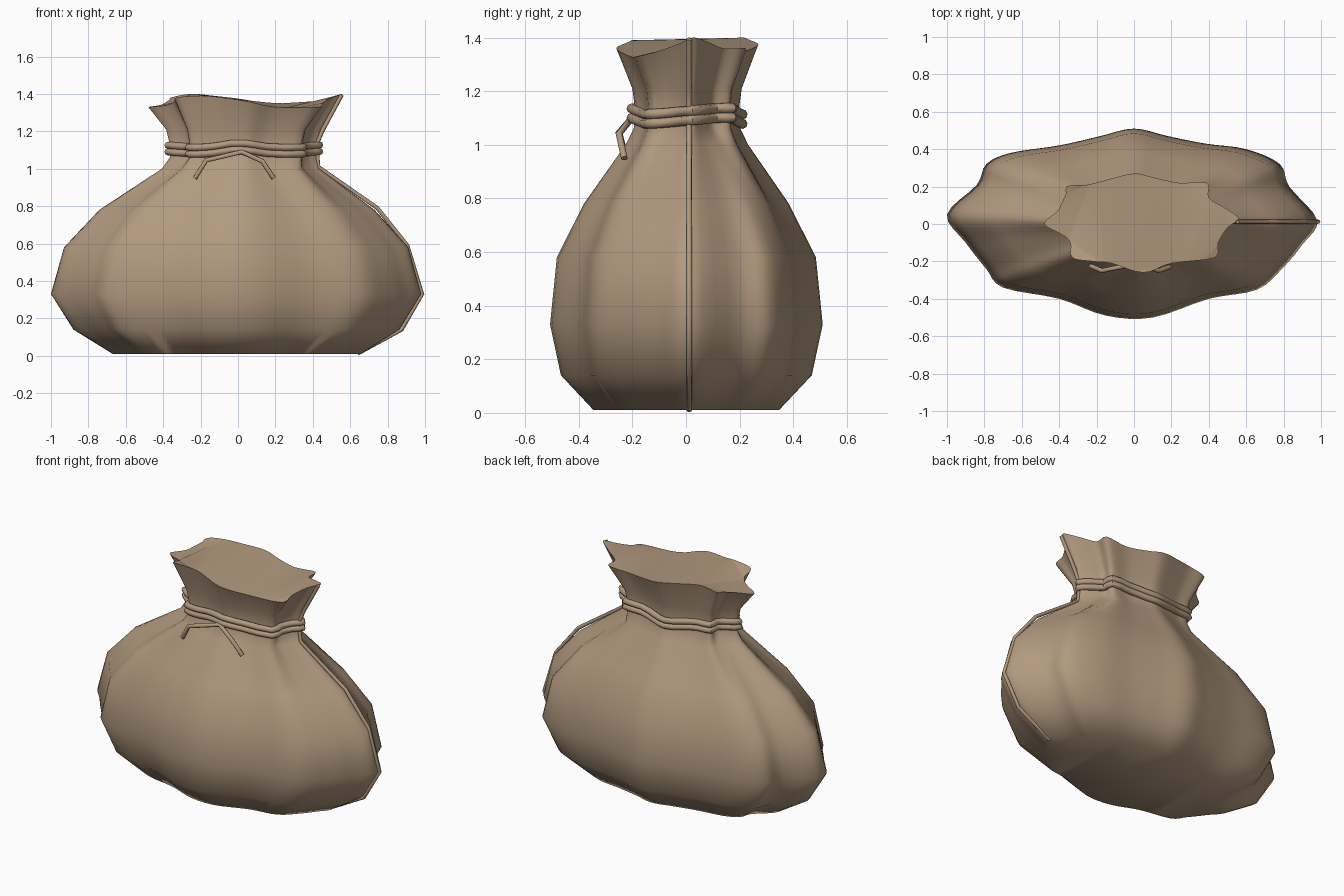
import bpy
import bmesh
import math
from mathutils import Vector

default_cube = bpy.data.objects.get("Cube")
if default_cube:
    bpy.data.objects.remove(default_cube, do_unlink=True)


def make_material(name, colour):
    material = bpy.data.materials.new(name)
    material.use_nodes = True
    material.diffuse_color = colour
    shader = material.node_tree.nodes["Principled BSDF"]
    shader.inputs["Base Color"].default_value = colour
    shader.inputs["Roughness"].default_value = 0.9
    return material


burlap = make_material("burlap tan", (0.44, 0.32, 0.21, 1))

# Puckered outline of the belly, counterclockwise from the left side seam
belly = [(.98, .02), (.83, .2), (.78, .32), (.6, .4), (.38, .43), (.18, .47),
         (0, .51), (-.18, .47), (-.4, .42), (-.66, .38), (-.79, .32),
         (-.84, .21), (-1, .05), (-.9, -.1), (-.79, -.24), (-.7, -.34),
         (-.4, -.4), (-.15, -.49), (.1, -.5), (.4, -.4), (.66, -.35),
         (.8, -.23), (.9, -.11)]

# Matching ruffled outline of the mouth, with the height of its rim
mouth = [(.56, .03, 1.4), (.48, .09, 1.38), (.4, .14, 1.36), (.39, .22, 1.36),
         (.24, .22, 1.35), (.1, .25, 1.36), (0, .27, 1.375), (-.13, .24, 1.39),
         (-.25, .21, 1.4), (-.36, .2, 1.38), (-.36, .12, 1.36),
         (-.42, .06, 1.34), (-.48, 0, 1.33), (-.38, -.06, 1.34),
         (-.34, -.1, 1.36), (-.33, -.18, 1.38), (-.22, -.2, 1.39),
         (-.12, -.21, 1.385), (.05, -.26, 1.36), (.2, -.21, 1.33),
         (.43, -.18, 1.33), (.45, -.1, 1.35), (.5, -.02, 1.38)]


def smooth_loop(points, steps=4):
    """Closed Catmull-Rom curve through the points."""
    points = [Vector(p) for p in points]
    count = len(points)
    result = []
    for i in range(count):
        a, b, c, d = (points[(i + k) % count] for k in (-1, 0, 1, 2))
        for s in range(steps):
            t = s / steps
            result.append(b + 0.5 * t * (c - a + t * (2 * a - 5 * b + 4 * c - d
                          + t * (3 * b - a - 3 * c + d))))
    return result


belly_loop = smooth_loop([(x, y, 0) for x, y in belly])
mouth_loop = smooth_loop(mouth)


def section(z, belly_scale, mouth_scale, blend):
    """Horizontal slice of the sack, blended from belly to mouth."""
    ring = []
    for b, m in zip(belly_loop, mouth_loop):
        low = Vector((b.x * belly_scale[0], b.y * belly_scale[1], z))
        high = Vector((m.x * mouth_scale[0], m.y * mouth_scale[1], z))
        ring.append(low.lerp(high, blend))
    return ring


full = (1, 1)
rings = [section(.01, (.67, .68), full, 0),
         section(.14, (.88, .92), full, 0),
         section(.33, full, full, 0),
         section(.58, (.93, .95), full, 0),
         section(.78, (.76, .77), (.8, .8), .05),
         section(1.0, (.42, .46), (.82, .85), .5),
         section(1.06, full, (.76, .75), 1),
         section(1.13, full, (.76, .73), 1),
         section(1.21, full, (.8, .77), 1),
         mouth_loop]

# Sack: lofted rings closed by a flat bottom and a filled mouth
bm = bmesh.new()
loops = [[bm.verts.new(p) for p in ring] for ring in rings]
for lower, upper in zip(loops, loops[1:]):
    for i in range(len(lower)):
        j = (i + 1) % len(lower)
        bm.faces.new((lower[i], lower[j], upper[j], upper[i]))
caps = [bm.faces.new(loops[0][::-1]), bm.faces.new(loops[-1])]
bmesh.ops.triangulate(bm, faces=caps)
bmesh.ops.recalc_face_normals(bm, faces=bm.faces)
mesh = bpy.data.meshes.new("sack")
bm.to_mesh(mesh)
bm.free()
sack = bpy.data.objects.new("sack", mesh)
bpy.context.collection.objects.link(sack)
mesh.materials.append(burlap)


def finish(obj, angle):
    bpy.ops.object.select_all(action="DESELECT")
    obj.select_set(True)
    bpy.context.view_layer.objects.active = obj
    if obj.type == "CURVE":
        bpy.ops.object.convert(target="MESH")
    bpy.ops.object.shade_smooth_by_angle(angle=math.radians(angle))


def cord(name, points, radius, closed=False):
    """Round cord swept along a path."""
    curve = bpy.data.curves.new(name, "CURVE")
    curve.dimensions = "3D"
    curve.bevel_depth = radius
    curve.bevel_resolution = 2
    curve.use_fill_caps = True
    spline = curve.splines.new("POLY")
    spline.points.add(len(points) - 1)
    for target, p in zip(spline.points, points):
        target.co = (*p, 1)
    spline.use_cyclic_u = closed
    curve.materials.append(burlap)
    obj = bpy.data.objects.new(name, curve)
    bpy.context.collection.objects.link(obj)
    finish(obj, 50)


finish(sack, 50)

# Two turns of rope around the neck, gently waving
for name, height in (("lower_rope", 1.09), ("upper_rope", 1.125)):
    path = []
    for m in mouth_loop[::2]:
        wave = 0.012 * math.sin(3 * math.atan2(m.y, m.x))
        path.append((m.x * .78, m.y * .78, height + wave))
    cord(name, path, .019, closed=True)

# Loose rope ends hanging at the front
cord("rope_ends", [(-.23, -.225, .95), (-.17, -.25, 1.045), (.02, -.21, 1.09),
                   (.13, -.25, 1.04), (.19, -.23, .95)], .013)

# Seam cord down the left side
cord("side_seam", [(.64, .012, .012), (.875, .012, .14), (.985, .012, .33),
                   (.905, .012, .59), (.745, .012, .79), (.43, .012, 1.01),
                   (.42, .012, 1.13), (.455, .012, 1.21),
                   (.555, .012, 1.395)], .011)
